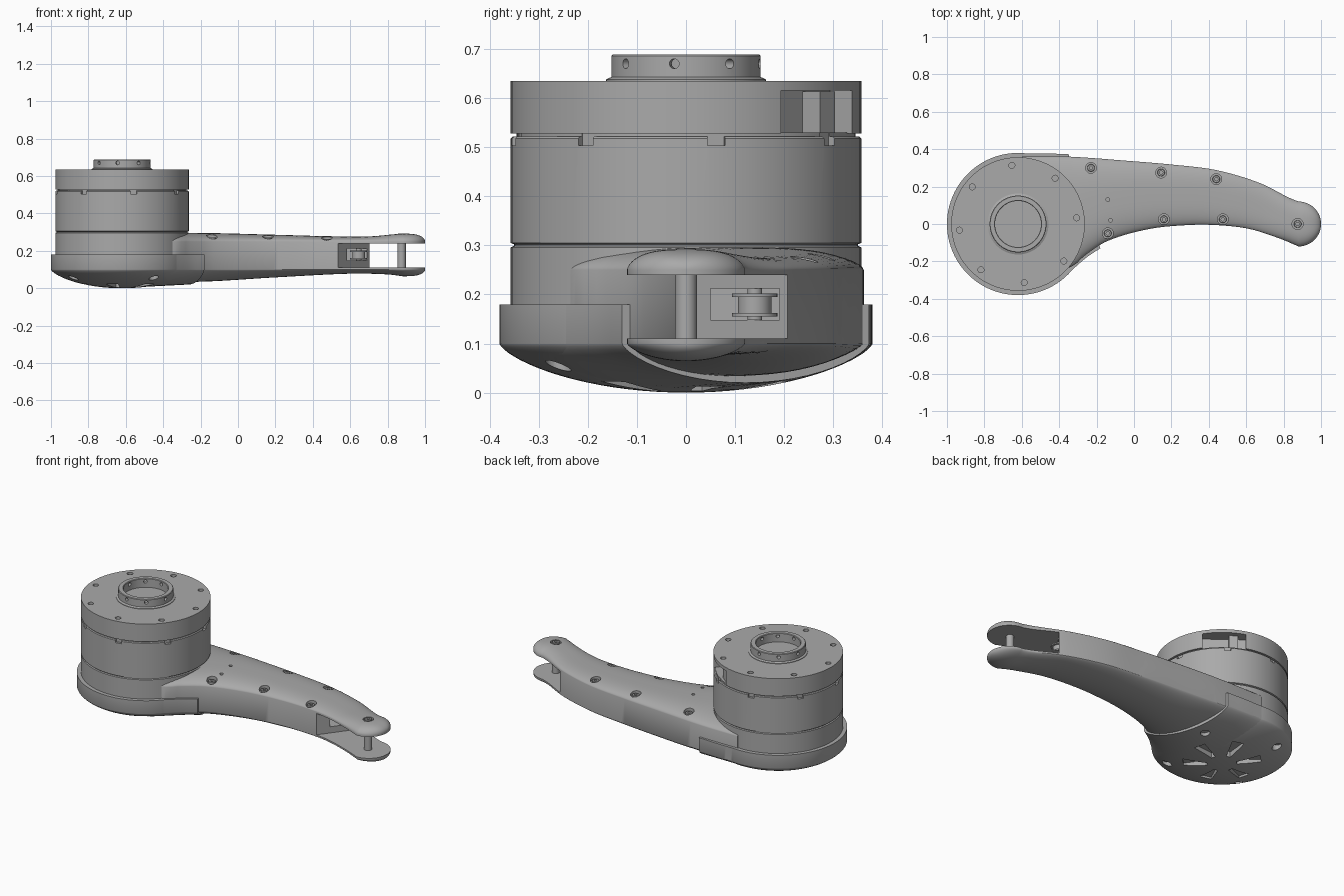
import bpy, bmesh
from math import sin, cos, pi, radians, sqrt
from mathutils import Matrix, Vector

if "Cube" in bpy.data.objects:
    bpy.data.objects.remove(bpy.data.objects["Cube"])

GREY = bpy.data.materials.new("satin grey")
GREY.use_nodes = True
GREY.diffuse_color = (0.4, 0.4, 0.4, 1)
GREY.node_tree.nodes["Principled BSDF"].inputs["Base Color"].default_value = GREY.diffuse_color

HUB = Vector((-0.62, 0, 0))
TIP = Vector((0.88, 0, 0))
TIP_R = 0.12


def finish(bm, name):
    """Turn a bmesh into a smooth shaded, sharp edged object."""
    bmesh.ops.remove_doubles(bm, verts=bm.verts, dist=1e-5)
    bmesh.ops.recalc_face_normals(bm, faces=bm.faces)
    mesh = bpy.data.meshes.new(name)
    bm.to_mesh(mesh)
    bm.free()
    obj = bpy.data.objects.new(name, mesh)
    bpy.context.collection.objects.link(obj)
    mesh.materials.append(GREY)
    smooth(obj)
    return obj


def smooth(obj):
    bpy.ops.object.select_all(action='DESELECT')
    obj.select_set(True)
    bpy.context.view_layer.objects.active = obj
    bpy.ops.object.shade_smooth_by_angle(angle=radians(30))


def lathe(name, profile, centre=HUB, steps=96):
    bm = bmesh.new()
    verts = [bm.verts.new((centre.x + r, centre.y, centre.z + z)) for r, z in profile]
    edges = [bm.edges.new(pair) for pair in zip(verts, verts[1:])]
    bmesh.ops.spin(bm, geom=verts + edges, cent=centre, axis=(0, 0, 1),
                   angle=2 * pi, steps=steps, use_merge=True)
    return finish(bm, name)


def cylinder(bm, centre, r, depth, rot=Matrix()):
    bmesh.ops.create_cone(bm, cap_ends=True, segments=20, radius1=r, radius2=r,
                          depth=depth, matrix=Matrix.Translation(centre) @ rot)


def box(bm, centre, size, angle=0):
    bmesh.ops.create_cube(bm, size=1, matrix=Matrix.Translation(centre)
                          @ Matrix.Rotation(angle, 4, 'Z') @ Matrix.Diagonal((*size, 1)))


def prism(bm, outline, z0, z1):
    base = bm.faces.new([bm.verts.new((x, y, z0)) for x, y in outline])
    top = bmesh.ops.extrude_face_region(bm, geom=[base])["geom"]
    bmesh.ops.translate(bm, vec=(0, 0, z1 - z0),
                        verts=[v for v in top if isinstance(v, bmesh.types.BMVert)])


def cut(obj, bm):
    """Subtract every solid in bm from obj."""
    tool = finish(bm, "cutter")
    tool.hide_render = True
    mod = obj.modifiers.new("cut", 'BOOLEAN')
    mod.operation, mod.solver, mod.object = 'DIFFERENCE', 'EXACT', tool
    bpy.context.view_layer.objects.active = obj
    bpy.ops.object.modifier_apply(modifier=mod.name)
    bpy.data.objects.remove(tool)
    smooth(obj)


def polar(r, angle, z=0.0):
    return HUB + Vector((r * cos(angle), r * sin(angle), z))


def ring(count, start):
    return [radians(start + 360 * i / count) for i in range(count)]


def curve(pts, x):
    """Smooth interpolation through sorted points."""
    i = max(k for k in range(len(pts) - 1) if k == 0 or pts[k][0] <= x)

    def slope(k):
        a, b = pts[max(k - 1, 0)], pts[min(k + 1, len(pts) - 1)]
        return (b[1] - a[1]) / (b[0] - a[0])
    (x0, y0), (x1, y1) = pts[i], pts[i + 1]
    h = x1 - x0
    t = (x - x0) / h
    return (y0 * (1 + 2 * t) * (1 - t) ** 2 + h * slope(i) * t * (1 - t) ** 2
            + y1 * t * t * (3 - 2 * t) + h * slope(i + 1) * t * t * (t - 1))


def crown(u, flat, power):
    return max(0.0, 1 - abs(u) ** flat) ** power


def loft(name, stations, rim, low, n=24):
    """Stations hold a front point, a back point, a top crown and a belly depth."""
    bm = bmesh.new()
    rows = []
    for front, back, up, down in stations:
        us = [-cos(pi * k / n) for k in range(n + 1)]
        pts = [(Vector(front).lerp(Vector(back), (u + 1) / 2), u) for u in us]
        row = [(*p, rim + up * crown(u, 3, 0.6)) for p, u in pts]
        row += [(*p, low - down * crown(u, 2, 0.7)) for p, u in reversed(pts)]
        rows.append([bm.verts.new(v) for v in row])
    for a, b in zip(rows, rows[1:]):
        for k in range(len(a)):
            j = (k + 1) % len(a)
            bm.faces.new((a[k], a[j], b[j], b[k]))
    bm.faces.new(rows[0])
    bm.faces.new(rows[-1])
    return finish(bm, name)


# Arm outline and thickness along its length
FRONT = [(-0.6, -0.2), (-0.42, -0.25), (-0.32, -0.22), (-0.265, -0.17), (-0.14, -0.09), (0.08, -0.027),
         (0.3, -0.005), (0.46, -0.007), (0.62, -0.027), (0.78, -0.078), (0.88, -0.12)]
BACK = [(-0.6, 0.362), (-0.345, 0.36), (0, 0.335), (0.2, 0.318), (0.44, 0.288), (0.67, 0.22),
        (0.83, 0.14), (0.88, 0.12)]
UP = [(-0.6, 0.046), (-0.2, 0.046), (0.2, 0.036), (0.5, 0.028), (0.7, 0.027), (0.85, 0.04), (0.88, 0.042)]
DOWN = [(-0.6, 0.065), (-0.2, 0.065), (0.2, 0.042), (0.6, 0.022), (0.8, 0.026), (0.88, 0.036)]


def arm_section(x):
    if x <= TIP.x:
        return (x, curve(FRONT, x)), (x, curve(BACK, x)), curve(UP, x), curve(DOWN, x)
    v = (x - TIP.x) / TIP_R
    half, fade = TIP_R * sqrt(1 - v * v), sqrt(1 - v ** 3)
    return (x, -half), (x, half), UP[-1][1] * fade, DOWN[-1][1] * fade


def arm_top(x, y):
    front, back, up, _ = arm_section(x)
    return 0.25 + up * crown(2 * (y - front[1]) / (back[1] - front[1]) - 1, 3, 0.6)


xs = [-0.6 + 1.48 * i / 60 for i in range(61)]
xs += [TIP.x + TIP_R * sin(pi / 2 * i / 16) for i in range(1, 16)] + [TIP.x + TIP_R * 0.9995]
arm = loft("arm", [arm_section(x) for x in xs], 0.25, 0.10)

# Fork slot, pulley pocket and screw holes in the arm
cutter = bmesh.new()
prism(cutter, [(0.47, -0.1), (0.735, 0.25), (1.2, 0.25), (1.2, -0.2), (0.47, -0.2)], 0.11, 0.24)
cut(arm, cutter)
cutter = bmesh.new()
box(cutter, (0.65, 0.12, 0.18), (0.24, 0.14, 0.065))
SCREWS = [(-0.23, 0.3), (0.145, 0.275), (0.44, 0.24), (-0.14, -0.05), (0.16, 0.025), (0.475, 0.025)]
for x, y in SCREWS:
    cylinder(cutter, (x, y, arm_top(x, y) + 0.02), 0.029, 0.08)
for x, y in [(-0.14, 0.13), (-0.125, 0.02)]:
    cylinder(cutter, (x, y, 0.3), 0.01, 0.04)
cylinder(cutter, (0.875, 0, 0.3), 0.03, 0.04)
cut(arm, cutter)

HEAD = [(0, 0), (0.02, 0), (0.02, 0.014), (0.018, 0.016), (0.009, 0.016), (0.009, 0.006), (0, 0.006)]
for x, y in SCREWS:
    lathe("arm_screw", HEAD, Vector((x, y, arm_top(x, y) - 0.022)), 20)
lathe("pin_screw", HEAD, Vector((0.875, 0, 0.278)), 20)
lathe("fork_pin", [(0, 0.1), (0.022, 0.1), (0.022, 0.25), (0, 0.25)], Vector((0.875, 0, 0)), 32)
lathe("pulley", [(0, 0.148), (0.015, 0.148), (0.015, 0.155), (0.046, 0.155), (0.046, 0.162), (0.034, 0.162),
                 (0.034, 0.195), (0.046, 0.195), (0.046, 0.202), (0.015, 0.202), (0.015, 0.212), (0, 0.212)],
      Vector((0.645, 0.14, 0)), 40)

# Bottom cover: a round dish and a sleeve that wraps the arm root
dish_profile = [(0.38 * sin(pi / 2 * i / 20), 0.1 - 0.1 * crown(sin(pi / 2 * i / 20), 2, 0.7)) for i in range(21)]
dish = lathe("bottom_cover", dish_profile + [(0.38, 0.18), (0, 0.18)])
FRONT_RIM = [(-0.62, -0.378), (-0.5, -0.358), (-0.4, -0.307), (-0.32, -0.236), (-0.25, -0.176), (-0.18, -0.13)]
BACK_RIM = [(-0.62, 0.378), (-0.56, 0.378), (-0.5, 0.378), (-0.45, 0.377), (-0.4, 0.375), (-0.35, 0.373)]
stations = []
for i in range(25):
    fx, bx = -0.62 + 0.44 * i / 24, -0.62 + 0.27 * i / 24
    stations.append(((fx, curve(FRONT_RIM, fx)), (bx, curve(BACK_RIM, bx)), 0, 0.099 - 0.019 * i / 24))
sleeve = loft("cover_sleeve", stations, 0.18, 0.10)

# Vent slots and bolt holes under the cover
for part in (dish, sleeve):
    cutter = bmesh.new()
    for a in ring(6, 15):
        corners = [(0.08, -0.012), (0.21, -0.034), (0.21, 0.034), (0.08, 0.012)]
        turned = [Matrix.Rotation(a, 2) @ Vector(c) + HUB.xy for c in corners]
        prism(cutter, turned, -0.05, 0.035)
    for a in ring(4, 33):
        cylinder(cutter, polar(0.31, a, 0.03), 0.026, 0.1)
    cut(part, cutter)

# Motor drum with seam grooves and rim notches
drum = lathe("drum", [(0, 0.1), (0.357, 0.1), (0.357, 0.296), (0.35, 0.299), (0.35, 0.302), (0.357, 0.305),
                      (0.357, 0.518), (0.352, 0.522), (0.345, 0.522), (0.345, 0.53), (0, 0.53)])
cutter = bmesh.new()
for a in ring(8, 10):
    box(cutter, polar(0.362, a, 0.52), (0.04, 0.036, 0.034), a)
cut(drum, cutter)

# Top ring with bolt holes and a side pocket
cap = lathe("top_ring", [(0, 0.528), (0.357, 0.528), (0.357, 0.635), (0, 0.635)])
cutter = bmesh.new()
for a in ring(8, 6):
    cylinder(cutter, polar(0.315, a, 0.635), 0.016, 0.03)
a = radians(52)
box(cutter, polar(0.35, a, 0.565), (0.14, 0.235, 0.1), a)
cut(cap, cutter)
box_bm = bmesh.new()
box(box_bm, polar(0.3, radians(62), 0.571), (0.06, 0.05, 0.084), a)
finish(box_bm, "pocket_block")

# Output collar with radial holes
collar = lathe("collar", [(0.123, 0.63), (0.163, 0.63), (0.163, 0.638), (0.152, 0.643), (0.152, 0.686),
                          (0.149, 0.689), (0.126, 0.689), (0.123, 0.686), (0.123, 0.63)])
cutter = bmesh.new()
for a in ring(8, -9):
    rot = Matrix.Rotation(a, 4, 'Z') @ Matrix.Rotation(pi / 2, 4, 'Y')
    cylinder(cutter, polar(0.14, a, 0.67), 0.01, 0.08, rot)
cut(collar, cutter)
